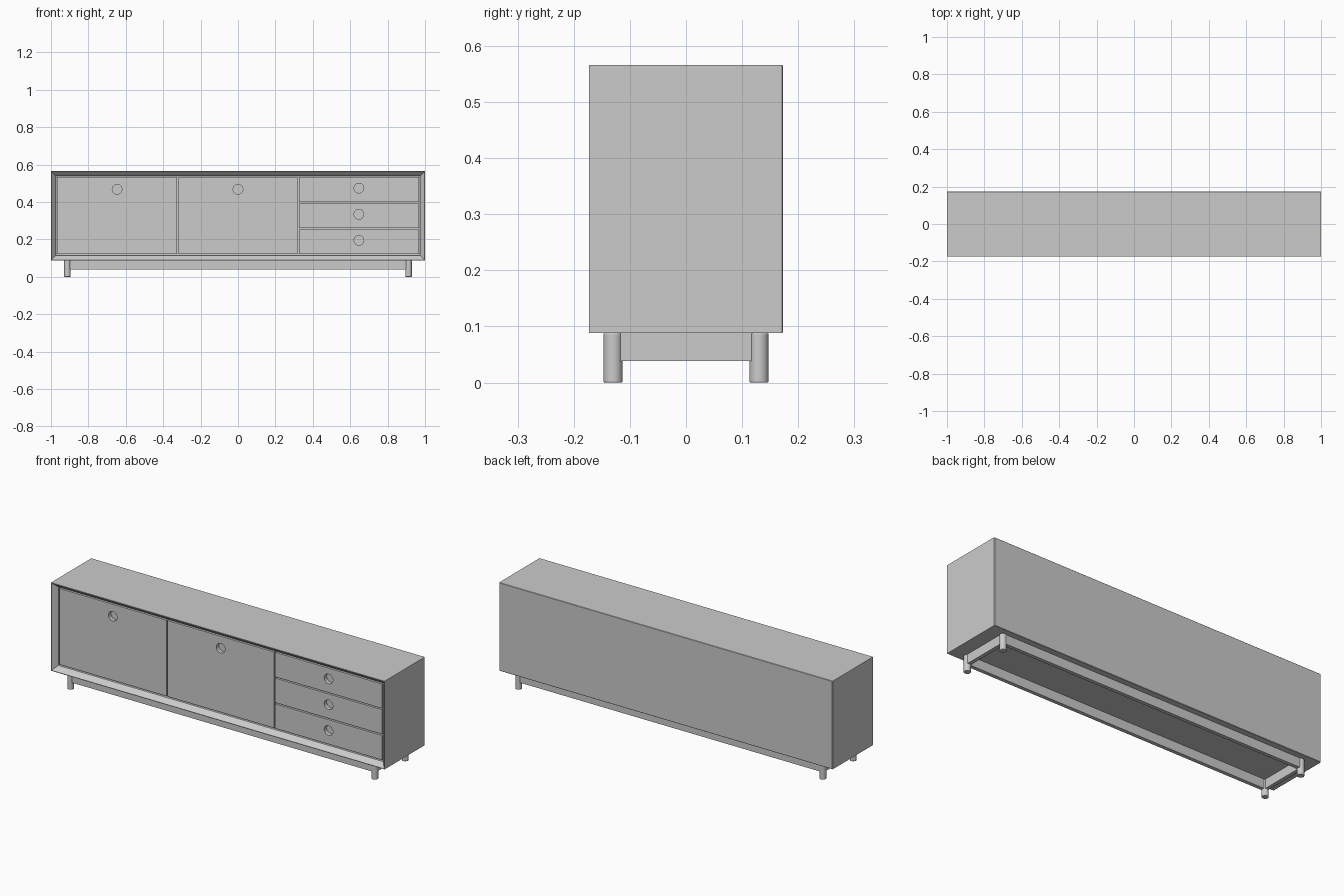
import bpy, bmesh
from math import pi

if "Cube" in bpy.data.objects:
    bpy.data.objects.remove(bpy.data.objects["Cube"])

HX, HY, Z0, Z1 = 1.0, 0.173, 0.088, 0.566


def mesh_object(name, bm):
    bmesh.ops.recalc_face_normals(bm, faces=bm.faces[:])
    me = bpy.data.meshes.new(name)
    bm.to_mesh(me)
    bm.free()
    ob = bpy.data.objects.new(name, me)
    bpy.context.collection.objects.link(ob)
    return ob


def box(name, x0, x1, y0, y1, z0, z1):
    bm = bmesh.new()
    bmesh.ops.create_cube(bm, size=1)
    for v in bm.verts:
        v.co = ((x0 + x1) / 2 + v.co.x * (x1 - x0),
                (y0 + y1) / 2 + v.co.y * (y1 - y0),
                (z0 + z1) / 2 + v.co.z * (z1 - z0))
    return mesh_object(name, bm)


def bevel(ob, width, segments=1):
    m = ob.modifiers.new("bevel", "BEVEL")
    m.width, m.segments, m.limit_method = width, segments, "ANGLE"


def smooth(ob):
    bpy.ops.object.select_all(action="DESELECT")
    ob.select_set(True)
    bpy.context.view_layer.objects.active = ob
    bpy.ops.object.shade_smooth_by_angle()


# Case: rectangular rings lofted from back to front lip, then into the recess
FRONT, FLOOR = -0.148, -0.126
rings = [(0, HY), (0, -HY), (0.003, -HY), (0.026, FRONT), (0.026, FLOOR)]
bm = bmesh.new()
loops = []
for inset, y in rings:
    x, lo, hi = HX - inset, Z0 + inset, Z1 - inset
    loops.append([bm.verts.new(p) for p in
                  ((-x, y, lo), (x, y, lo), (x, y, hi), (-x, y, hi))])
for a, b in zip(loops, loops[1:]):
    for i in range(4):
        j = (i + 1) % 4
        bm.faces.new((a[i], a[j], b[j], b[i]))
bm.faces.new(loops[0])
bm.faces.new(loops[-1])
bmesh.ops.recalc_face_normals(bm, faces=bm.faces[:])
back = [e for e in bm.edges if all(v in loops[0] for v in e.verts)]
bmesh.ops.bevel(bm, geom=back, offset=0.002, segments=1, affect="EDGES")
mesh_object("cabinet_case", bm)


# Door and drawer fronts, each with a round finger hole
def panel(name, x0, x1, z0, z1, hole_z):
    ob = box(name, x0, x1, FRONT, FLOOR - 0.001, z0, z1)
    bpy.ops.mesh.primitive_cylinder_add(
        vertices=32, radius=0.026, depth=0.1,
        location=((x0 + x1) / 2, FRONT, hole_z), rotation=(pi / 2, 0, 0))
    cutter = bpy.context.object
    m = ob.modifiers.new("finger_hole", "BOOLEAN")
    m.operation, m.object, m.solver = "DIFFERENCE", cutter, "EXACT"
    bpy.context.view_layer.objects.active = ob
    bpy.ops.object.modifier_apply(modifier=m.name)
    bpy.data.objects.remove(cutter)
    smooth(ob)


lo, hi, gap = 0.121, 0.533, 0.007
panel("left_door", -0.967, -0.326, lo, hi, 0.468)
panel("middle_door", -0.319, 0.319, lo, hi, 0.468)
step = (hi - lo + gap) / 3
for i in range(3):
    z = lo + i * step
    panel(f"drawer_front_{i + 1}", 0.326, 0.967, z, z + step - gap, z + step / 2 + 0.004)

# Base: four round legs joined by rails
LX, LY, R, T = 0.912, 0.13, 0.017, 0.01
for sx, side in ((-1, "left"), (1, "right")):
    for sy, end in ((-1, "front"), (1, "back")):
        bpy.ops.mesh.primitive_cylinder_add(
            vertices=32, radius=R, depth=Z0, location=(sx * LX, sy * LY, Z0 / 2))
        leg = bpy.context.object
        leg.name = f"{end}_{side}_leg"
        bevel(leg, 0.002, 2)
        smooth(leg)
    box(f"{side}_rail", sx * LX - T, sx * LX + T, -LY, LY, 0.038, Z0)
for sy, end in ((-1, "front"), (1, "back")):
    box(f"{end}_rail", -LX, LX, sy * LY - T, sy * LY + T, 0.038, Z0)
